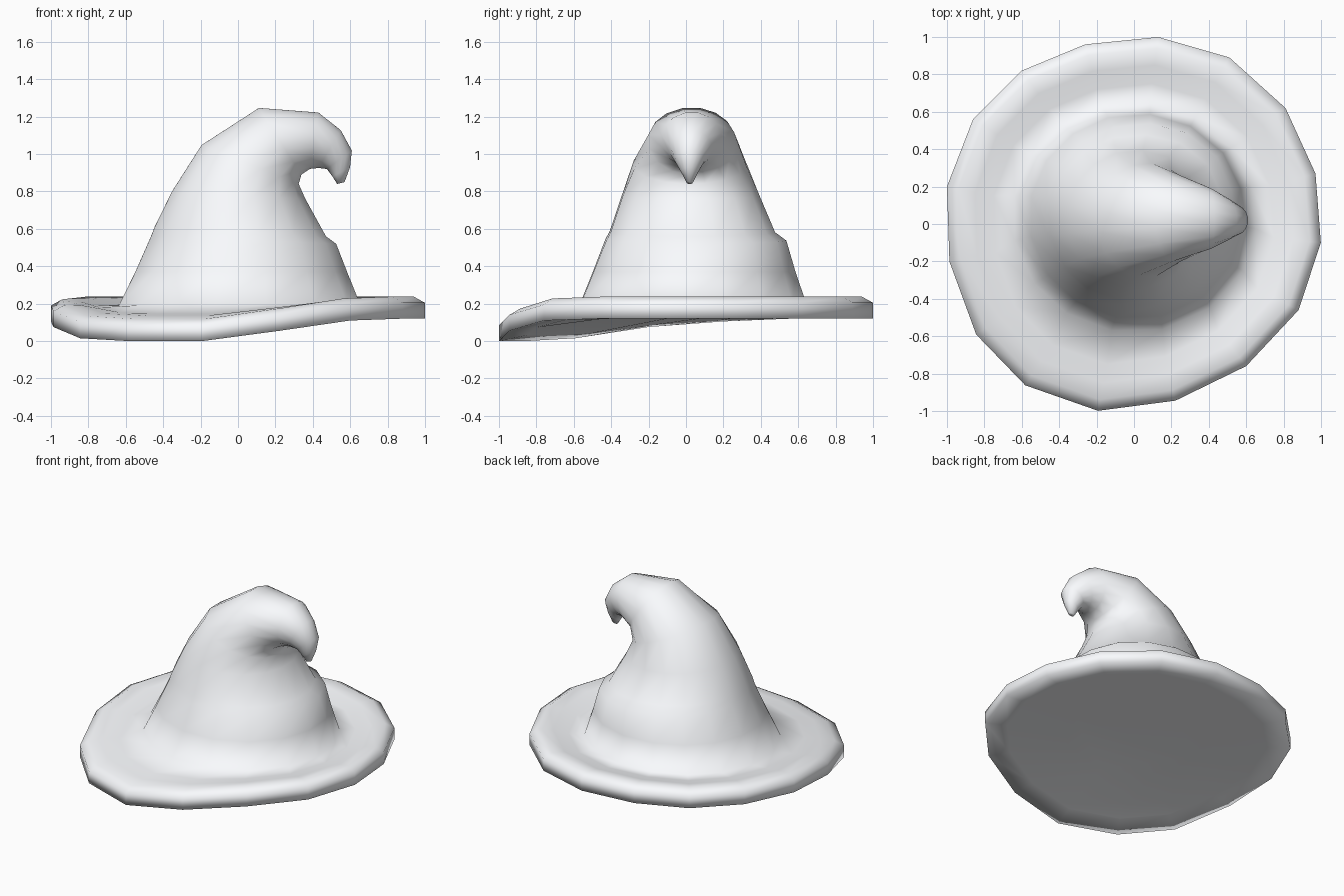
import bpy, bmesh
from math import sin, cos, radians

# hand-shaped brim outline: angle, radius and sag of each of the 16 corners
BRIM_ANGLE = [-5.7, 15.5, 37.4, 60.2, 82.6, 105.2, 126.2, 146.9,
              168.7, 191.5, 215, 236, 259.1, 283.2, 308.3, 332.4]
BRIM_RADIUS = [1.004, 1.007, 1.02, 1.026, 1.008, 0.995, 1.016, 1.027,
               1.02, 1.007, 1.03, 1.04, 1.017, 0.97, 0.968, 0.993]
BRIM_SAG = [0, 0, 0, 0, 0, 0, 0, 0,
            0.015, 0.045, 0.105, 0.12, 0.12, 0.065, 0.01, 0]
ANGLES = [radians(a) for a in BRIM_ANGLE]
SIDES = len(ANGLES)


def brim_ring(r, z):
    # the sag grows from the crown towards the rim
    fall = max(0.0, min(1.0, (r - 0.6) / 0.34))
    return [(r * s * cos(a), r * s * sin(a), z - d * fall)
            for a, s, d in zip(ANGLES, BRIM_RADIUS, BRIM_SAG)]


def crown_ring(xo, zo, xi, zi, half, cy, full):
    # ellipse from an outer (left/top) to an inner (right/under) point, fuller at the back right
    ring = []
    for a in ANGLES:
        b = 1 + full * max(0.0, cos(a - radians(42))) ** 6
        ring.append(((xo + xi) / 2 + b * cos(a) * (xi - xo) / 2,
                     cy + b * half * sin(a),
                     (zo + zi) / 2 + cos(a) * (zi - zo) / 2))
    return ring


# brim profile, from the underside outwards and over the rim (radius, height)
BRIM = [(0.45, 0.122), (0.85, 0.12), (1.0, 0.12), (1.0, 0.205),
        (0.94, 0.238), (0.85, 0.225), (0.75, 0.2)]

# crown sections: outer x, z, inner x, z, half depth, centre y, fullness
CROWN = [
    (-0.65, 0.19, 0.655, 0.20, 0.615, 0.035, 0.0),
    (-0.56, 0.37, 0.585, 0.37, 0.548, 0.04, 0.02),
    (-0.475, 0.56, 0.525, 0.52, 0.488, 0.048, 0.05),
    (-0.455, 0.61, 0.47, 0.56, 0.445, 0.03, 0.06),
    (-0.36, 0.80, 0.36, 0.76, 0.37, 0.022, 0.06),
    (-0.20, 1.05, 0.325, 0.84, 0.305, 0.02, 0.03),
    (0.11, 1.25, 0.34, 0.89, 0.235, 0.03, 0.0),
    (0.43, 1.225, 0.385, 0.92, 0.165, 0.03, 0.0),
    (0.55, 1.13, 0.43, 0.925, 0.115, 0.025, 0.0),
    (0.61, 1.02, 0.475, 0.92, 0.08, 0.02, 0.0),
    (0.60, 0.93, 0.505, 0.88, 0.045, 0.02, 0.0),
    (0.57, 0.85, 0.53, 0.84, 0.015, 0.02, 0.0),
]

# pale felt
felt = bpy.data.materials.new("pale_felt")
felt.diffuse_color = (0.96, 0.975, 1.0, 1.0)
mesh = bpy.data.meshes.new("pointed_hat")
mesh.materials.append(felt)

# loft brim and crown into one continuous felt body
bm = bmesh.new()
rings = [brim_ring(*p) for p in BRIM] + [crown_ring(*c) for c in CROWN]
rings = [[bm.verts.new(co) for co in ring] for ring in rings]
for lo, hi in zip(rings, rings[1:]):
    for k in range(SIDES):
        n = (k + 1) % SIDES
        bm.faces.new((lo[k], lo[n], hi[n], hi[k]))
bm.faces.new(rings[0][::-1])   # underside
bm.faces.new(rings[-1])        # tip
bmesh.ops.recalc_face_normals(bm, faces=bm.faces[:])
for f in bm.faces:
    f.smooth = True
bm.to_mesh(mesh)
bm.free()
hat = bpy.data.objects.new("pointed_hat", mesh)
bpy.context.collection.objects.link(hat)
